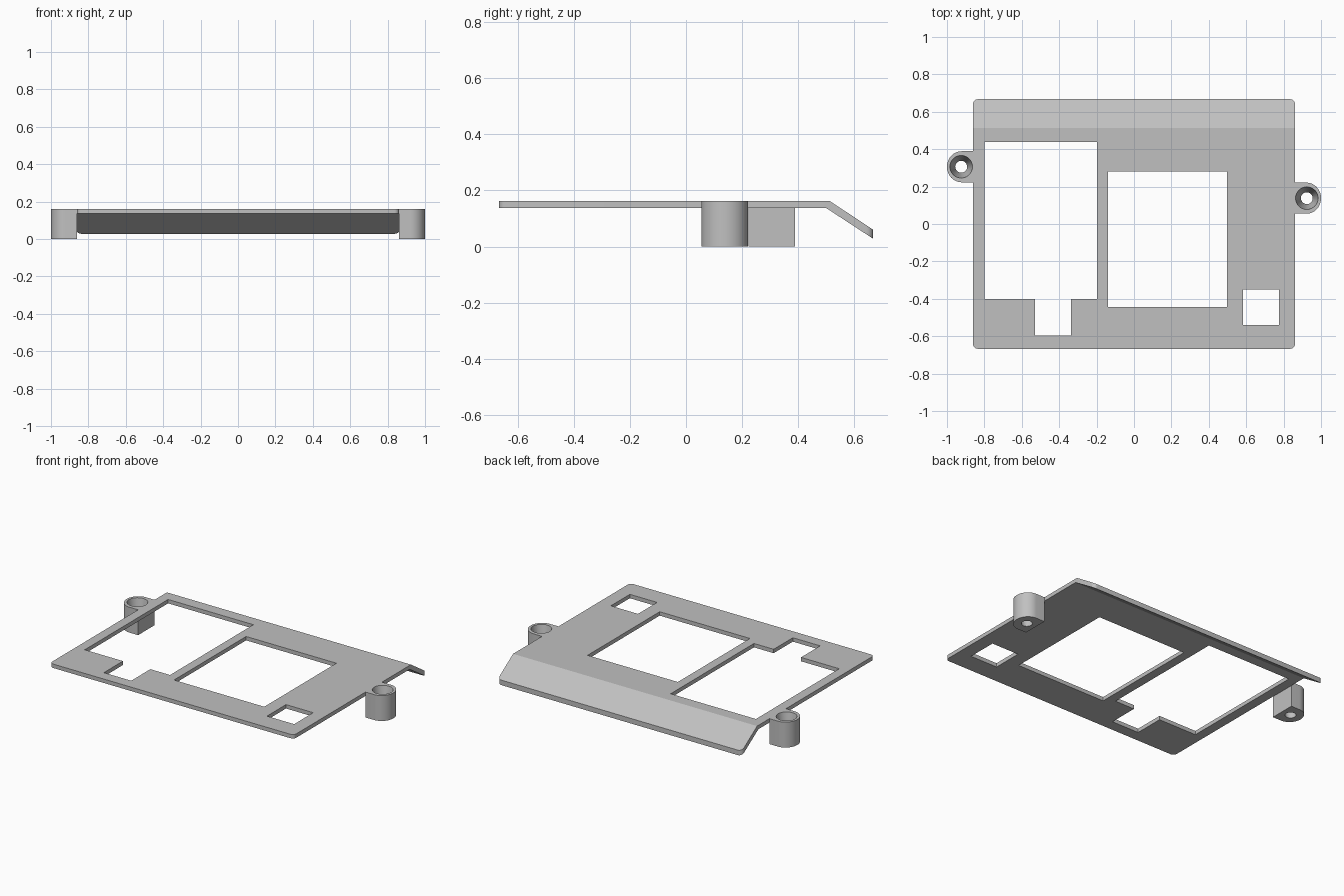
import bpy, bmesh, math
from mathutils import Vector

cube = bpy.data.objects.get("Cube")
if cube:
    bpy.data.objects.remove(cube, do_unlink=True)

grey = bpy.data.materials.new("light grey plastic")
grey.use_nodes = True
colour = (0.53, 0.53, 0.53, 1)
grey.diffuse_color = colour
grey.node_tree.nodes["Principled BSDF"].inputs["Base Color"].default_value = colour

HALF_X, HALF_Y, TOP, UNDER = 0.861, 0.667, 0.162, 0.137


def add_object(name, bm):
    bmesh.ops.recalc_face_normals(bm, faces=bm.faces)
    mesh = bpy.data.meshes.new(name)
    bm.to_mesh(mesh)
    bm.free()
    mesh.materials.append(grey)
    obj = bpy.data.objects.new(name, mesh)
    bpy.context.collection.objects.link(obj)
    return obj


def prism(points, direction):
    """Closed solid made by extruding a flat outline."""
    bm = bmesh.new()
    face = bm.faces.new([bm.verts.new(p) for p in points])
    new = bmesh.ops.extrude_face_region(bm, geom=[face])["geom"]
    bmesh.ops.translate(bm, vec=direction,
                        verts=[v for v in new if isinstance(v, bmesh.types.BMVert)])
    return bm


def cut(obj, cutter):
    """Subtract the cutter and remove it."""
    cutter.hide_render = True
    mod = obj.modifiers.new("cut", "BOOLEAN")
    mod.operation, mod.solver, mod.object = "DIFFERENCE", "EXACT", cutter
    bpy.context.view_layer.objects.active = obj
    bpy.ops.object.modifier_apply(modifier=mod.name)
    bpy.data.objects.remove(cutter, do_unlink=True)


def smooth(obj):
    bpy.ops.object.select_all(action="DESELECT")
    obj.select_set(True)
    bpy.context.view_layer.objects.active = obj
    bpy.ops.object.shade_smooth_by_angle(angle=math.radians(30))


# Cover plate: side profile with the sloped rear lip, swept across the width
profile = [(-HALF_Y, UNDER), (-HALF_Y, TOP), (0.513, TOP),
           (HALF_Y, 0.06), (HALF_Y, 0.028), (0.5, UNDER)]
bm = prism([(-HALF_X, y, z) for y, z in profile], Vector((2 * HALF_X, 0, 0)))
corners = [e for e in bm.edges
           if all(abs(abs(v.co.y) - HALF_Y) < 1e-4 for v in e.verts)
           and abs(e.verts[0].co.x - e.verts[1].co.x) < 1e-4]
bmesh.ops.bevel(bm, geom=corners, offset=0.025, segments=5, profile=0.5,
                affect="EDGES")
plate = add_object("cover_plate", bm)

# Window openings: large one with a notch, middle one, small one
left_window = [(-0.8, 0.438), (-0.8, -0.402), (-0.53, -0.402), (-0.53, -0.595),
               (-0.337, -0.595), (-0.337, -0.402), (-0.198, -0.402), (-0.198, 0.438)]


def rectangle(x0, x1, y0, y1):
    return [(x0, y0), (x1, y0), (x1, y1), (x0, y1)]


for outline in (left_window,
                rectangle(-0.14, 0.497, -0.445, 0.282),
                rectangle(0.583, 0.775, -0.541, -0.349)):
    cutter = prism([(x, y, 0) for x, y in outline], Vector((0, 0, 0.4)))
    cut(plate, add_object("window_cutter", cutter))
smooth(plate)


# Screw bosses: rounded outside, flat against the plate, tapered screw hole
def screw_boss(name, side, y):
    cx, rx, ry, steps = 0.922, 0.078, 0.083, 32
    arc = [(cx + rx * math.cos(a), ry * math.sin(a))
           for a in (math.pi * (i / steps - 0.5) for i in range(steps + 1))]
    outline = [(HALF_X, -ry)] + arc + [(HALF_X, ry)]
    boss = add_object(name, prism([(side * px, y + py, 0) for px, py in outline],
                                  Vector((0, 0, TOP))))
    hole = bmesh.new()
    bmesh.ops.create_cone(hole, cap_ends=True, segments=40, radius1=0.026,
                          radius2=0.066, depth=TOP * 1.4)
    bmesh.ops.translate(hole, verts=hole.verts, vec=(side * 0.924, y, TOP / 2))
    cut(boss, add_object("hole_cutter", hole))
    smooth(boss)


screw_boss("right_screw_boss", -1, 0.306)
screw_boss("left_screw_boss", 1, 0.138)
